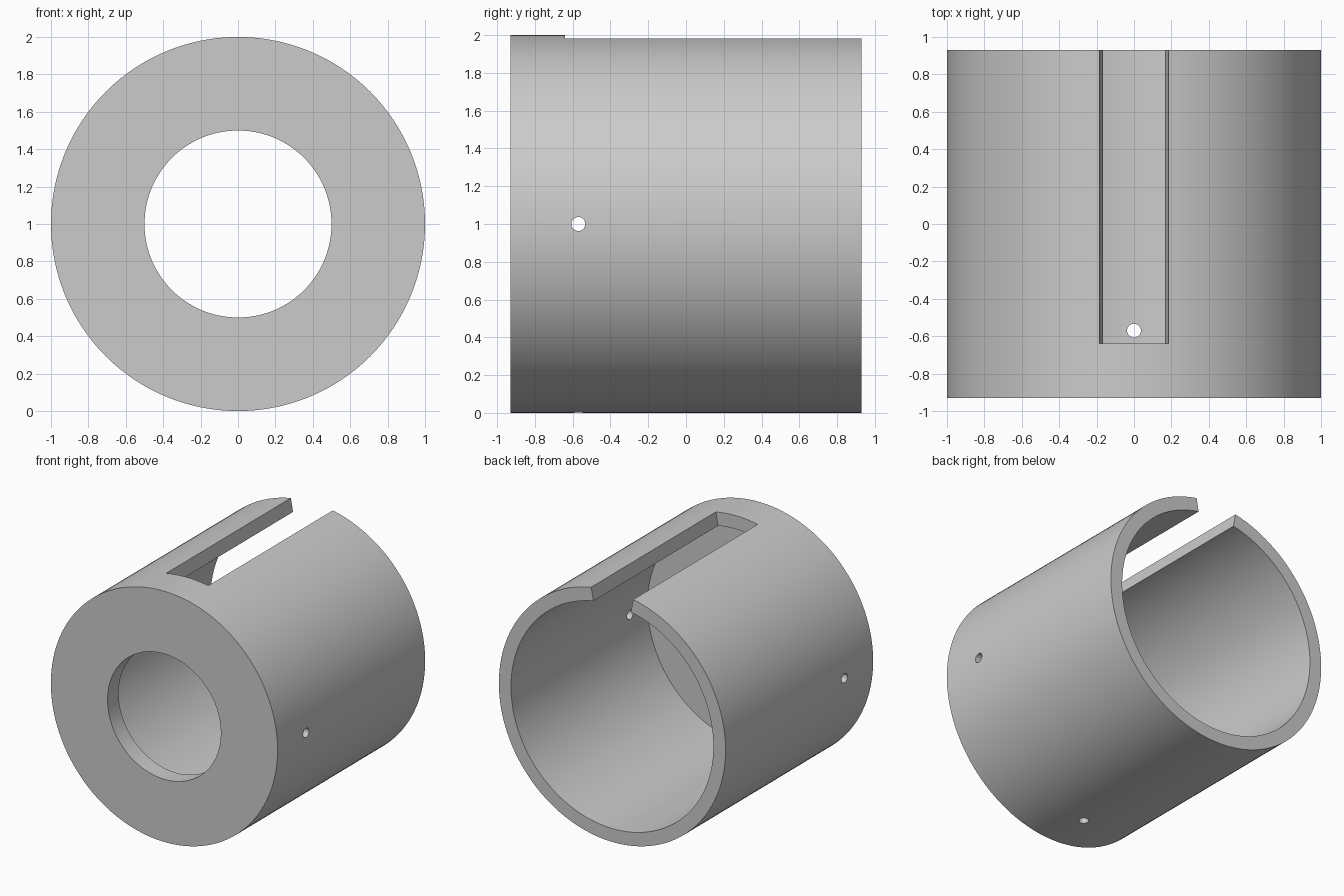
import bpy, bmesh, math
from mathutils import Matrix, Vector

cube = bpy.data.objects.get("Cube")
if cube:
    bpy.data.objects.remove(cube, do_unlink=True)

FRONT, BACK = -0.93, 0.93
R_OUT, R_IN, R_BORE = 1.0, 0.893, 0.5
PLATE = 0.14                     # thickness of the front wall
SLOT_START, SLOT_HALF = -0.64, math.asin(0.185)
PIN_Y, PIN_R = -0.57, 0.037
AXIS_Z = 1.0
SEGMENTS = 128

grey = bpy.data.materials.new("plain_grey")
grey.use_nodes = True
colour = (0.6, 0.6, 0.6, 1)
grey.diffuse_color = colour
grey.node_tree.nodes["Principled BSDF"].inputs["Base Color"].default_value = colour


def make_object(name, bm):
    bmesh.ops.recalc_face_normals(bm, faces=bm.faces)
    mesh = bpy.data.meshes.new(name)
    bm.to_mesh(mesh)
    bm.free()
    mesh.materials.append(grey)
    obj = bpy.data.objects.new(name, mesh)
    bpy.context.collection.objects.link(obj)
    return obj


def lathe(name, profile):
    """Revolve a closed (radius, y) profile about the lengthwise axis."""
    bm = bmesh.new()
    rings = []
    for i in range(SEGMENTS):
        a = 2 * math.pi * i / SEGMENTS
        rings.append([bm.verts.new((r * math.cos(a), y, AXIS_Z + r * math.sin(a)))
                      for r, y in profile])
    n = len(profile)
    for i in range(SEGMENTS):
        a, b = rings[i], rings[(i + 1) % SEGMENTS]
        for j in range(n):
            k = (j + 1) % n
            bm.faces.new((a[j], a[k], b[k], b[j]))
    return make_object(name, bm)


def slot_cutter():
    """Wedge with radial sides, open towards the back."""
    bm = bmesh.new()
    reach = 1.3
    x, z = reach * math.sin(SLOT_HALF), AXIS_Z + reach * math.cos(SLOT_HALF)
    face = bm.faces.new([bm.verts.new((px, SLOT_START, pz))
                         for px, pz in ((0, AXIS_Z), (x, z), (-x, z))])
    grown = bmesh.ops.extrude_face_region(bm, geom=[face])["geom"]
    bmesh.ops.translate(bm, vec=Vector((0, BACK + 0.2 - SLOT_START, 0)),
                        verts=[v for v in grown if isinstance(v, bmesh.types.BMVert)])
    return make_object("slot_cutter", bm)


def pin_cutter(name, direction):
    """Small round cutter through one side of the wall."""
    bm = bmesh.new()
    turn = Vector(direction).to_track_quat('Z', 'Y').to_matrix().to_4x4()
    place = Matrix.Translation(Vector((0, PIN_Y, AXIS_Z)) + Vector(direction) * 0.95)
    bmesh.ops.create_cone(bm, cap_ends=True, segments=32, radius1=PIN_R,
                          radius2=PIN_R, depth=0.4, matrix=place @ turn)
    return make_object(name, bm)


# Cup-shaped sleeve with a bored front wall
sleeve = lathe("slotted_sleeve", [
    (R_BORE, FRONT), (R_OUT, FRONT), (R_OUT, BACK),
    (R_IN, BACK), (R_IN, FRONT + PLATE), (R_BORE, FRONT + PLATE)])

# Top slot and pin holes on the left, right and underside
cutters = [slot_cutter(),
           pin_cutter("left_pin_cutter", (1, 0, 0)),
           pin_cutter("right_pin_cutter", (-1, 0, 0)),
           pin_cutter("bottom_pin_cutter", (0, 0, -1))]
for cutter in cutters:
    cutter.hide_render = True
    mod = sleeve.modifiers.new(cutter.name, 'BOOLEAN')
    mod.operation = 'DIFFERENCE'
    mod.solver = 'EXACT'
    mod.object = cutter

# Apply the cuts and remove the cutters
graph = bpy.context.evaluated_depsgraph_get()
cut_mesh = bpy.data.meshes.new_from_object(sleeve.evaluated_get(graph))
sleeve.modifiers.clear()
sleeve.data = cut_mesh
for cutter in cutters:
    bpy.data.objects.remove(cutter, do_unlink=True)

# Smooth round walls, crisp rims
bpy.ops.object.select_all(action='DESELECT')
sleeve.select_set(True)
bpy.context.view_layer.objects.active = sleeve
bpy.ops.object.shade_smooth_by_angle(angle=math.radians(30))
